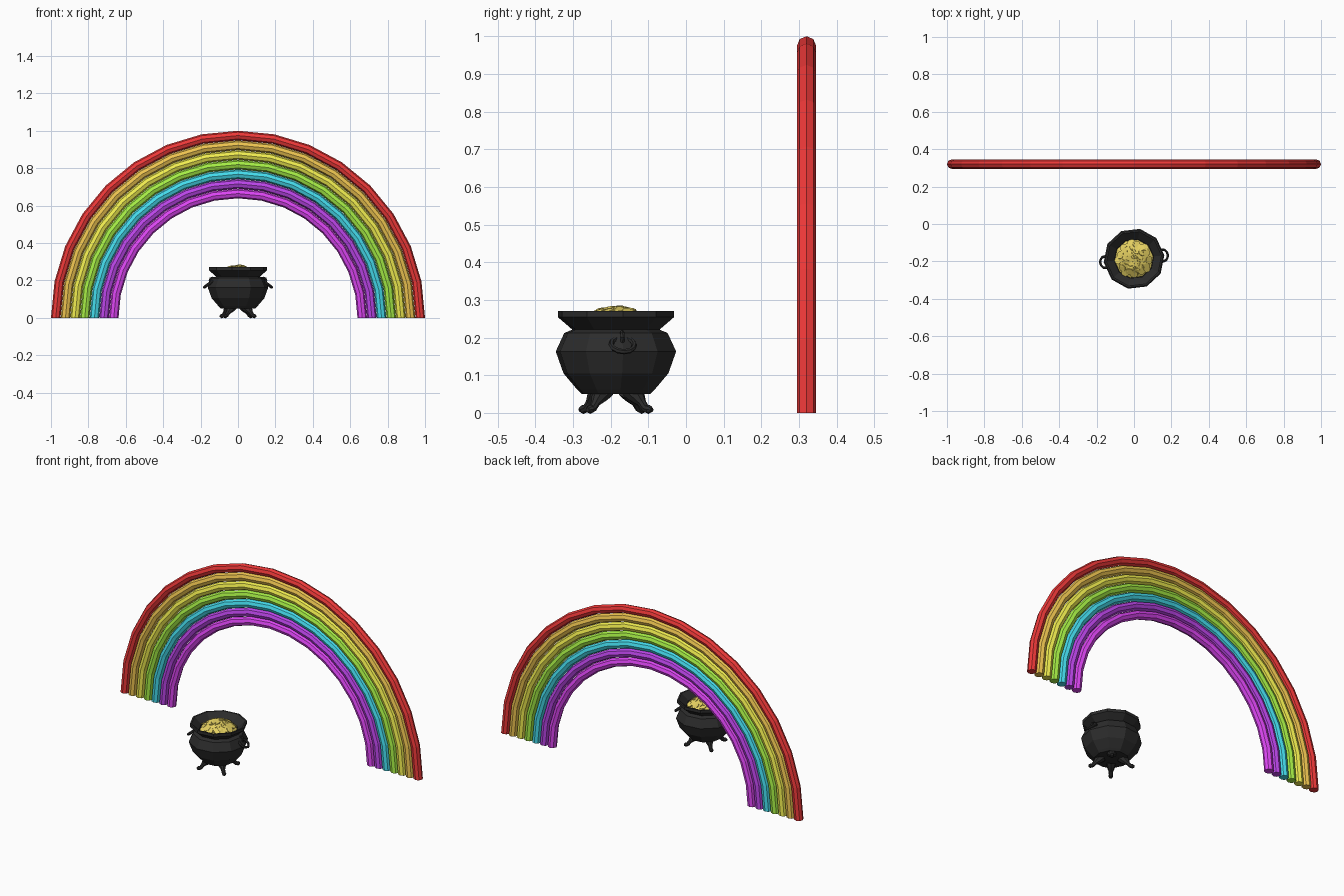
import bpy, math, random
from mathutils import Vector, Matrix

if "Cube" in bpy.data.objects:
    bpy.data.objects.remove(bpy.data.objects["Cube"])

random.seed(4)
POT = Vector((0, -0.186, 0))
TURN = math.radians(6.7)


def material(name, rgb):
    m = bpy.data.materials.new(name)
    m.diffuse_color = (*rgb, 1)
    m.use_nodes = True
    m.node_tree.nodes["Principled BSDF"].inputs["Base Color"].default_value = m.diffuse_color
    return m


def add(name, verts, faces, mat):
    me = bpy.data.meshes.new(name)
    me.from_pydata([tuple(v) for v in verts], [], faces)
    me.materials.append(mat)
    ob = bpy.data.objects.new(name, me)
    bpy.context.collection.objects.link(ob)
    return ob


def grid_faces(rows, sides, closed=False):
    return [(i * sides + j, i * sides + (j + 1) % sides,
             (i + 1) % rows * sides + (j + 1) % sides, (i + 1) % rows * sides + j)
            for i in range(rows if closed else rows - 1) for j in range(sides)]


def tube(name, path, radii, axis, sides, mat, closed=False):
    """Sweep a polygon along a planar path; axis is the normal of its plane."""
    path = [Vector(p) for p in path]
    axis, n, verts = Vector(axis).normalized(), len(path), []
    for i, p in enumerate(path):
        a = path[(i - 1) % n] if closed or i > 0 else p
        b = path[(i + 1) % n] if closed or i < n - 1 else p
        out = axis.cross(b - a).normalized()
        for j in range(sides):
            t = math.tau * j / sides
            verts.append(p + (out * math.cos(t) + axis * math.sin(t)) * radii[i])
    faces = grid_faces(n, sides, closed)
    if not closed:
        faces += [tuple(reversed(range(sides))), tuple(range((n - 1) * sides, n * sides))]
    return add(name, verts, faces, mat)


def lathe(name, profile, sides, mat):
    verts = [POT + Vector((r * math.cos(TURN + math.tau * j / sides),
                           r * math.sin(TURN + math.tau * j / sides), z))
             for r, z in profile for j in range(sides)]
    n = len(profile)
    faces = grid_faces(n, sides)
    faces += [tuple(reversed(range(sides))), tuple(range((n - 1) * sides, n * sides))]
    return add(name, verts, faces, mat)


# Rainbow: seven nested half-circle tubes
bands = [("red", (0.85, 0.04, 0.04)), ("orange", (0.85, 0.55, 0.08)),
         ("yellow", (0.88, 0.85, 0.08)), ("green", (0.38, 0.85, 0.06)),
         ("cyan", (0.06, 0.72, 0.85)), ("violet", (0.5, 0.06, 0.82)),
         ("magenta", (0.72, 0.06, 0.9))]
SEG = 16
for k, (label, rgb) in enumerate(bands):
    r = 0.9745 - 0.0517 * k
    arc = [(r * math.cos(math.pi * i / SEG), 0.32, r * math.sin(math.pi * i / SEG))
           for i in range(SEG + 1)]
    band = tube("rainbow_" + label, arc, [0.0255] * (SEG + 1), (0, 1, 0), 8,
                material(label, rgb))
    # keep the cut ends level with the ground
    for v in band.data.vertices:
        v.co.z = 0 if v.co.z < 0.02 else v.co.z

iron = material("black_iron", (0.025, 0.025, 0.025))
gold = material("gold", (0.78, 0.63, 0.12))

# Pot: bellied body, pinched neck, flared rim, inner wall
lathe("pot", [(0.093, 0.05), (0.105, 0.062), (0.142, 0.105), (0.163, 0.163),
              (0.14, 0.212), (0.118, 0.221), (0.157, 0.254), (0.157, 0.271),
              (0.148, 0.271), (0.106, 0.235), (0.106, 0.2)], 10, iron)


def place(angle, r, z):
    return POT + Vector((r * math.cos(angle), r * math.sin(angle), z))


# Four splayed legs with small feet
for k in range(4):
    a = TURN + math.pi / 4 + k * math.pi / 2
    spine = [(0.055, 0.062), (0.07, 0.045), (0.088, 0.026), (0.1, 0.012), (0.112, 0.009), (0.122, 0.008)]
    tube("leg_%d" % (k + 1), [place(a, r, z) for r, z in spine],
         [0.03, 0.023, 0.012, 0.011, 0.012, 0.006],
         (-math.sin(a), math.cos(a), 0), 8, iron)

# Ring handles, each hanging from a small loop
for k, side in enumerate(("right", "left")):
    a = TURN + k * math.pi
    tangent = Vector((-math.sin(a), math.cos(a), 0))
    outward = Vector((math.cos(a), math.sin(a), 0))
    slope = (outward * 0.8 - Vector((0, 0, 0.6))).normalized()
    centre = place(a, 0.157, 0.181)
    ring = [centre + 0.031 * (tangent * math.cos(t) + slope * math.sin(t))
            for t in (math.tau * i / 12 for i in range(12))]
    tube("handle_" + side, ring, [0.007] * 12, tangent.cross(slope), 6, iron, True)
    centre = place(a, 0.138, 0.2)
    loop = [centre + 0.014 * (outward * math.cos(t) + Vector((0, 0, math.sin(t))))
            for t in (math.tau * i / 8 for i in range(8))]
    tube("handle_loop_" + side, loop, [0.006] * 8, tangent, 6, iron, True)


# Gold heap: mound covered with tilted coins
def heap(r):
    return 0.277 - 4.2 * r * r


lathe("gold_mound", [(0.104, 0.21)] + [(r, heap(r) - 0.006) for r in (0.104, 0.07, 0.035, 0.01)],
      10, gold)
verts, faces = [], []
COINS, S = 42, 10
for i in range(COINS):
    r = 0.088 * math.sqrt(i / (COINS - 1))
    a = i * 2.39996
    normal = Vector((8.4 * r * math.cos(a) + random.uniform(-0.25, 0.25),
                     8.4 * r * math.sin(a) + random.uniform(-0.25, 0.25), 1))
    m = Matrix.Translation(place(a, r, heap(r))) @ normal.to_track_quat('Z', 'Y').to_matrix().to_4x4()
    base = len(verts)
    for z in (-0.003, 0.003):
        verts += [m @ Vector((0.021 * math.cos(math.tau * j / S), 0.021 * math.sin(math.tau * j / S), z))
                  for j in range(S)]
    faces += [tuple(base + v for v in f) for f in
              grid_faces(2, S) + [tuple(reversed(range(S))), tuple(range(S, 2 * S))]]
add("gold_coins", verts, faces, gold)
